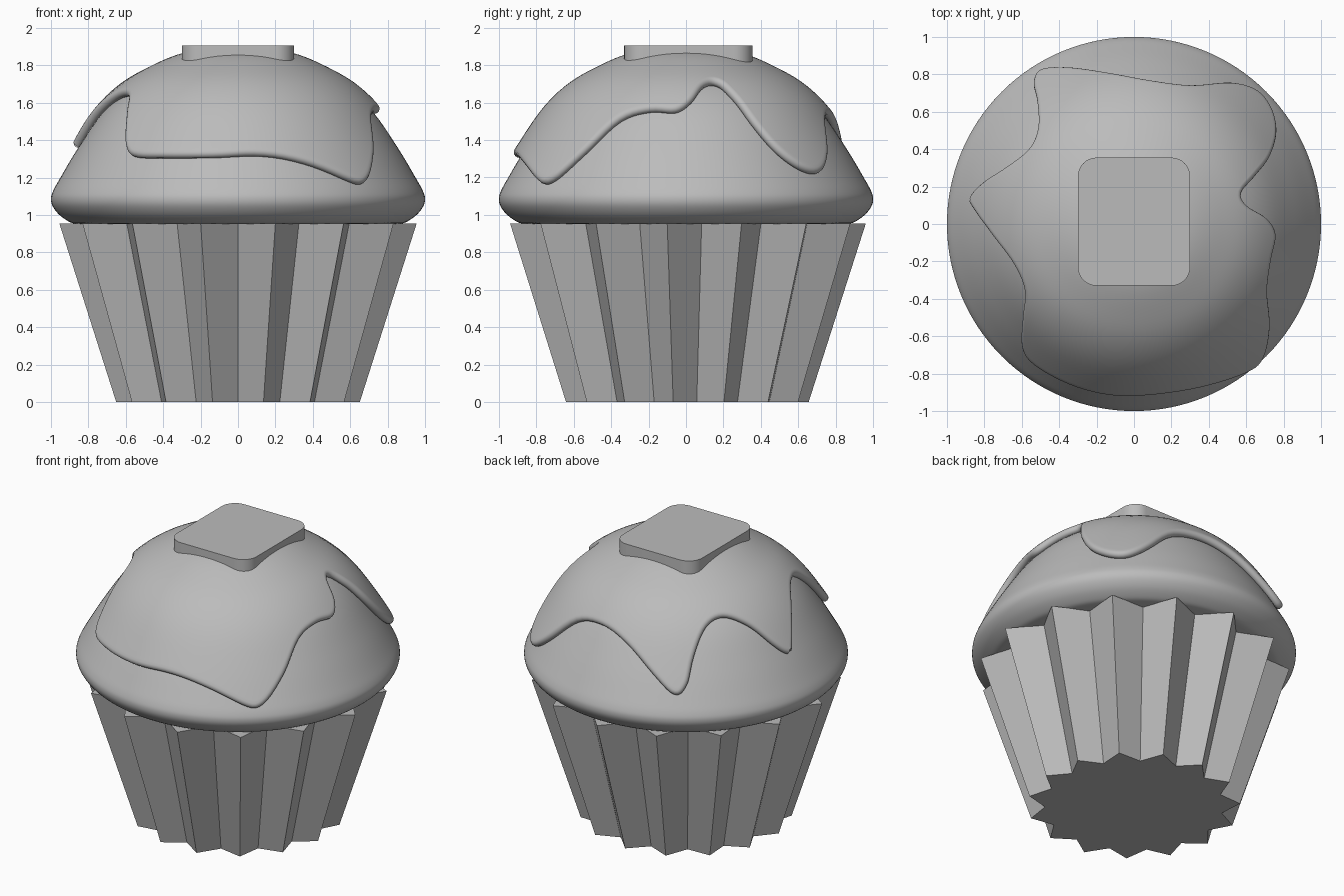
import bpy, math
from mathutils import Vector

if "Cube" in bpy.data.objects:
    bpy.data.objects.remove(bpy.data.objects["Cube"])

grey = bpy.data.materials.new("plain grey")
grey.diffuse_color = (0.5, 0.5, 0.5, 1)
grey.use_nodes = True
grey.node_tree.nodes["Principled BSDF"].inputs["Base Color"].default_value = grey.diffuse_color


def make(name, verts, faces, smooth=None):
    me = bpy.data.meshes.new(name)
    me.from_pydata([tuple(v) for v in verts], [], faces)
    me.update()
    me.materials.append(grey)
    ob = bpy.data.objects.new(name, me)
    bpy.context.collection.objects.link(ob)
    if smooth:
        bpy.ops.object.select_all(action='DESELECT')
        ob.select_set(True)
        bpy.context.view_layer.objects.active = ob
        bpy.ops.object.shade_smooth_by_angle(angle=math.radians(smooth))
    return ob


def spline(pts, steps, closed=False):
    """Catmull-Rom curve through 2D points."""
    p = [Vector(q) for q in pts]
    n = len(p)
    get = (lambda i: p[i % n]) if closed else (lambda i: p[min(max(i, 0), n - 1)])
    out = []
    for i in range(n if closed else n - 1):
        a, b, c, d = (get(i + k) for k in (-1, 0, 1, 2))
        for s in range(steps):
            t = s / steps
            out.append(0.5 * (2 * b + (c - a) * t + (2 * a - 5 * b + 4 * c - d) * t * t
                              + (3 * b - a - 3 * c + d) * t ** 3))
    return out if closed else out + [p[-1]]


def rings_mesh(name, rings, smooth):
    """Skin closed rings of equal length, capping both ends."""
    n = len(rings[0])
    verts = [v for r in rings for v in r]
    faces = [(k * n + i, k * n + (i + 1) % n, (k + 1) * n + (i + 1) % n, (k + 1) * n + i)
             for k in range(len(rings) - 1) for i in range(n)]
    faces.append(tuple(reversed(range(n))))
    faces.append(tuple(range(len(verts) - n, len(verts))))
    return make(name, verts, faces, smooth)


def circle(r, z, n=128):
    return [(r * math.cos(2 * math.pi * i / n), r * math.sin(2 * math.pi * i / n), z)
            for i in range(n)]


# Pleated paper cup: 15 folds, one ridge pointing straight back
def pleats(ridge, valley, z):
    pts = []
    for i in range(30):
        a = math.pi / 2 + i * math.pi / 15
        r = valley if i % 2 else ridge
        pts.append((r * math.cos(a), r * math.sin(a), z))
    return pts


rings_mesh("paper_cup", [pleats(0.655, 0.55, 0), pleats(0.96, 0.80, 0.953)], None)

# Cake dome: lathed profile from the flat underside up to the crown
dome = [(0.0, 1.85), (0.15, 1.842), (0.3, 1.815), (0.45, 1.752), (0.6, 1.665), (0.73, 1.54),
        (0.86, 1.35), (0.955, 1.19), (0.99, 1.125), (1.0, 1.085), (0.99, 1.045),
        (0.955, 1.0), (0.9, 0.962), (0.86, 0.952)]
profile = spline(dome, 5)
rings_mesh("cake_dome", [circle(max(p.x, 0.004), p.y) for p in reversed(profile)], 40)

# Icing: outline spread over the dome, with a rounded rim
upper = spline(dome[:10], 12)


def height(r):
    for a, b in zip(upper, upper[1:]):
        if a.x <= r <= b.x:
            return a.y + (b.y - a.y) * (r - a.x) / max(b.x - a.x, 1e-6)
    return upper[-1].y


def on_dome(q):
    """Point and normal of the dome above a 2D position."""
    r = min(q.length, 0.985)
    lo, hi = max(r - 0.015, 0), min(r + 0.015, 0.995)
    slope = (height(hi) - height(lo)) / (hi - lo) if r > 0.02 else 0
    d = q.normalized()
    return (Vector((d.x * r, d.y * r, height(r))),
            Vector((-slope * d.x, -slope * d.y, 1)).normalized())


outline = [(-.49, .82), (-.34, .83), (-.13, .80), (.09, .76), (.30, .735), (.51, .75),
           (.65, .71), (.73, .61), (.755, .48), (.715, .345), (.635, .24), (.57, .16),
           (.60, .10), (.70, .035), (.75, -.055), (.725, -.19), (.705, -.35), (.72, -.54),
           (.685, -.71), (.59, -.79), (.35, -.865), (.085, -.905), (-.13, -.905),
           (-.34, -.85), (-.53, -.745), (-.595, -.645), (-.59, -.485), (-.58, -.35),
           (-.635, -.215), (-.745, -.065), (-.85, .08), (-.87, .14), (-.80, .22),
           (-.665, .31), (-.555, .40), (-.51, .505), (-.515, .64), (-.535, .745)]
edge = spline(list(reversed(outline)), 5, True)
n = len(edge)
inset = []
for i in range(n):
    t = (edge[(i + 1) % n] - edge[i - 1]).normalized()
    inset.append(edge[i] - 0.035 * Vector((t.y, -t.x)))

THICK, ROUND = 0.047, 0.026
rows = []
for k in range(1, 25):
    s = 0.01 + 0.98 * k / 24 if k > 1 else 0.01
    row = []
    for q in inset:
        p, nor = on_dome(q * s)
        row.append(p + nor * THICK)
    rows.append(row)
base = [on_dome(q) for q in inset]
for ang in (90, 65, 40, 15, -10, -35, -60, -90):
    a = math.radians(ang)
    row = []
    for i, (p, nor) in enumerate(base):
        along = base[(i + 1) % n][0] - base[i - 1][0]
        out = along.cross(nor).normalized()
        row.append(p + out * ROUND * math.cos(a) + nor * (THICK - ROUND + ROUND * math.sin(a)))
    rows.append(row)
rings_mesh("icing", list(reversed(rows)), 50)

# Plain rounded plaque on the crown
corners = []
for cx, cy, start in ((0.2, 0.255, 0), (-0.2, 0.255, 90), (-0.2, -0.23, 180), (0.2, -0.23, 270)):
    for k in range(9):
        a = math.radians(start + k * 90 / 8)
        corners.append((cx + 0.1 * math.cos(a), cy + 0.1 * math.sin(a)))
rings_mesh("top_plaque", [[(x, y, z) for x, y in corners] for z in (1.74, 1.905)], 30)
